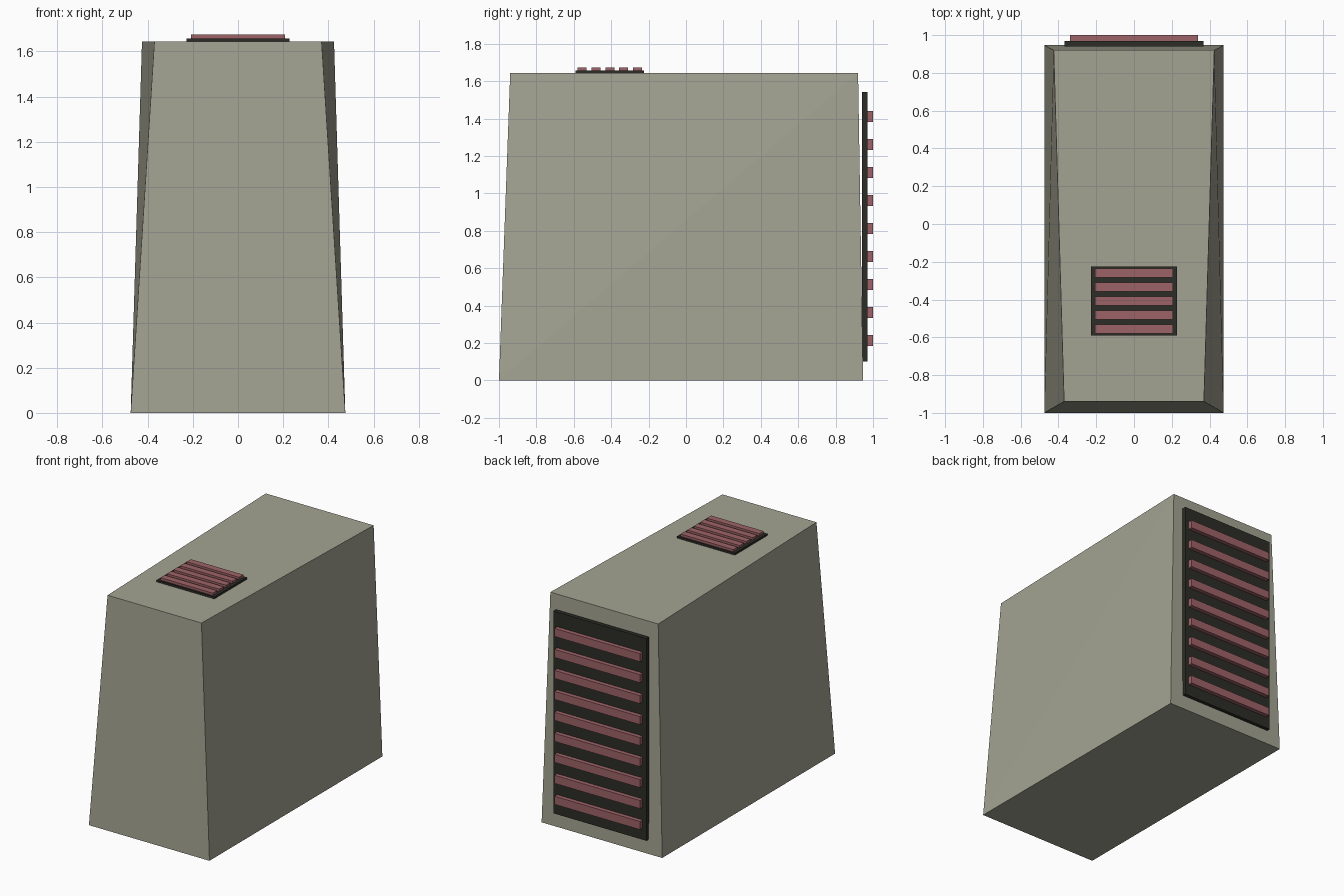
import bpy, bmesh

if "Cube" in bpy.data.objects:
    bpy.data.objects.remove(bpy.data.objects["Cube"])


def material(name, rgb):
    m = bpy.data.materials.new(name)
    m.diffuse_color = (*rgb, 1)
    m.use_nodes = True
    m.node_tree.nodes["Principled BSDF"].inputs["Base Color"].default_value = m.diffuse_color
    return m


BODY = material("khaki", (0.37, 0.37, 0.29))
DARK = material("dark", (0.025, 0.027, 0.02))
RED = material("dull_red", (0.34, 0.125, 0.135))


def finish(name, bm, mat):
    bmesh.ops.recalc_face_normals(bm, faces=bm.faces)
    me = bpy.data.meshes.new(name)
    bm.to_mesh(me)
    bm.free()
    me.materials.append(mat)
    ob = bpy.data.objects.new(name, me)
    bpy.context.collection.objects.link(ob)
    return ob


def box(name, lo, hi, mat):
    bm = bmesh.new()
    bmesh.ops.create_cube(bm, size=1)
    for v in bm.verts:
        v.co = [(a + b) / 2 + c * (b - a) for a, b, c in zip(lo, hi, v.co)]
    return finish(name, bm, mat)


# Tapered housing: half width, y, z for each left/right pair of corners
bm = bmesh.new()
rings = [(0.475, -1.0, 0), (0.475, 0.947, 0), (0.425, 0.92, 1.643), (0.37, -0.94, 1.643)]
L = [bm.verts.new((-x, y, z)) for x, y, z in rings]
R = [bm.verts.new((x, y, z)) for x, y, z in rings]
for i in range(4):
    j = (i + 1) % 4
    bm.faces.new((L[i], L[j], R[j], R[i]))
# Twisted sides are split from bottom front to top back
for s in (L, R):
    bm.faces.new((s[0], s[1], s[2]))
    bm.faces.new((s[0], s[2], s[3]))
finish("housing", bm, BODY)

# Rear vent panel with nine slats
box("rear_vent_panel", (-0.367, 0.941, 0.102), (0.367, 0.97, 1.543), DARK)
for i in range(9):
    z = 0.214 + i * 0.1495
    box(f"rear_slat_{i + 1}", (-0.338, 0.97, z - 0.029), (0.338, 1.0, z + 0.029), RED)

# Top vent panel with five slats
box("top_vent_panel", (-0.227, -0.591, 1.64), (0.227, -0.225, 1.657), DARK)
for i in range(5):
    y = -0.555 + i * 0.074
    box(f"top_slat_{i + 1}", (-0.207, y - 0.024, 1.657), (0.207, y + 0.024, 1.674), RED)
